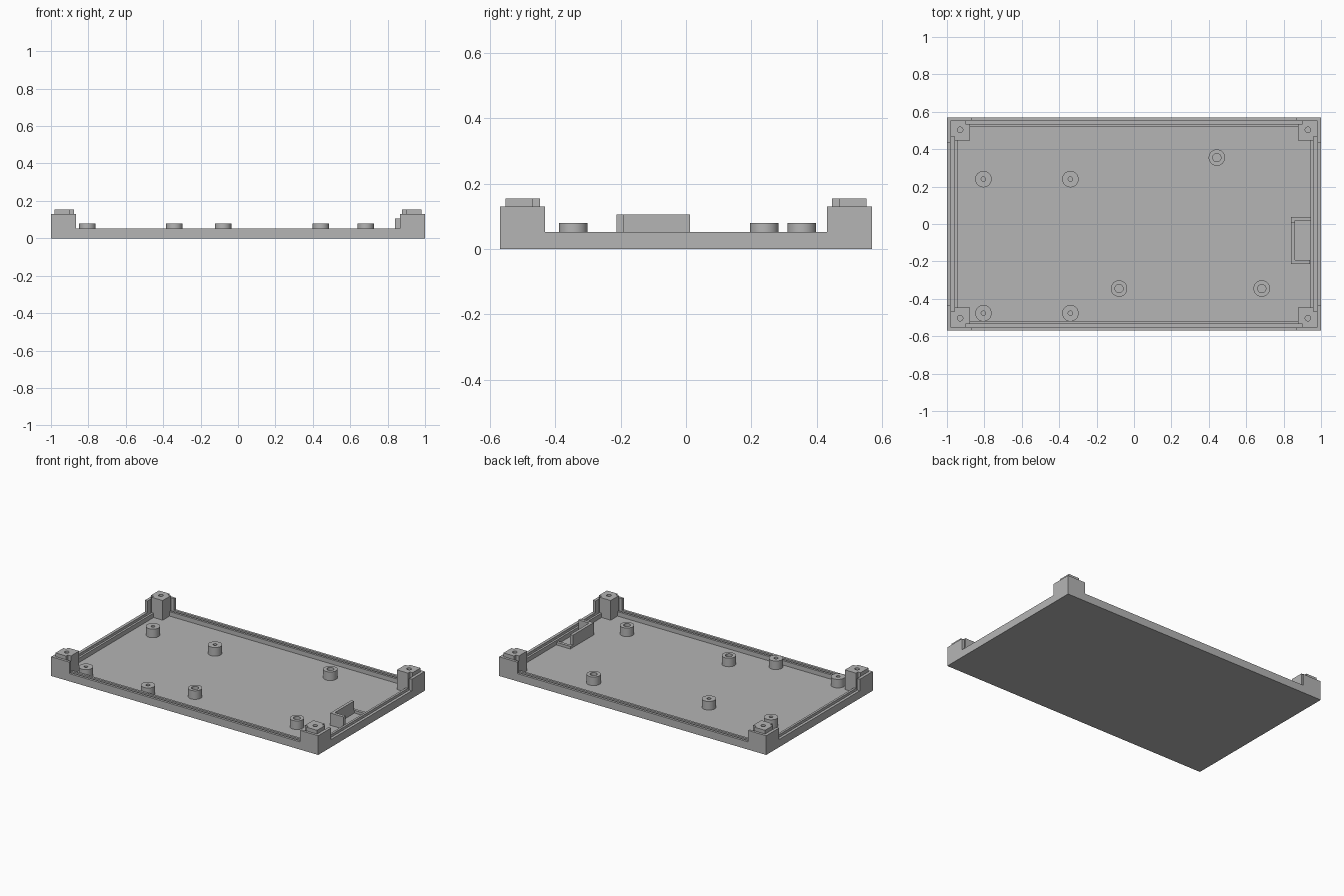
import bpy, bmesh, math

cube = bpy.data.objects.get("Cube")
if cube:
    bpy.data.objects.remove(cube, do_unlink=True)

grey = bpy.data.materials.new("plain_grey")
grey.use_nodes = True
COLOR = (0.46, 0.46, 0.46, 1)
grey.diffuse_color = COLOR
grey.node_tree.nodes["Principled BSDF"].inputs["Base Color"].default_value = COLOR


def rect(x0, x1, y0, y1):
    return [(x0, y0), (x1, y0), (x1, y1), (x0, y1)]


def centred(hx, hy):
    return rect(-hx, hx, -hy, hy)


def circle(x, y, r, n=32):
    return [(x + r * math.cos(math.tau * i / n), y + r * math.sin(math.tau * i / n))
            for i in range(n)]


def prism(name, loops, z0, z1, mirror=False, smooth=False):
    """Extrude an outline, with any further loops as holes, from z0 to z1."""
    bm = bmesh.new()
    edges = []
    for loop in loops:
        vs = [bm.verts.new((x, y, z0)) for x, y in loop]
        edges += [bm.edges.new((v, vs[i - 1])) for i, v in enumerate(vs)]
    bmesh.ops.triangle_fill(bm, use_beauty=True, use_dissolve=False,
                            edges=edges, normal=(0, 0, 1))
    out = bmesh.ops.extrude_face_region(bm, geom=bm.faces[:])
    top = [g for g in out["geom"] if isinstance(g, bmesh.types.BMVert)]
    bmesh.ops.translate(bm, verts=top, vec=(0, 0, z1 - z0))
    bmesh.ops.recalc_face_normals(bm, faces=bm.faces[:])
    mesh = bpy.data.meshes.new(name)
    bm.to_mesh(mesh)
    bm.free()
    mesh.materials.append(grey)
    obj = bpy.data.objects.new(name, mesh)
    bpy.context.collection.objects.link(obj)
    if mirror:
        mod = obj.modifiers.new("four_corners", "MIRROR")
        mod.use_axis = (True, True, False)
        mod.use_mirror_merge = False
    if smooth:
        bpy.ops.object.select_all(action="DESELECT")
        obj.select_set(True)
        bpy.context.view_layer.objects.active = obj
        bpy.ops.object.shade_smooth_by_angle(angle=math.radians(30))
    return obj


# Overall sizes: outer edge, inside of rim, groove side of lip, inside of lip
OX, OY = 1.0, 0.57
RX, RY = 0.98, 0.553
GX, GY = 0.96, 0.535
LX, LY = 0.945, 0.52
FLOOR, RIM, CORNER, POST = 0.022, 0.052, 0.13, 0.155

# Tray: floor, outer rim and inner lip with a panel groove between them
prism("floor_plate", [centred(OX, OY)], 0, FLOOR)
prism("outer_rim", [centred(OX, OY), centred(RX, RY)], FLOOR, RIM)
prism("inner_lip", [centred(GX, GY), centred(LX, LY)], FLOOR, RIM)

# Raised corner walls
prism("corner_walls", [[(OX, OY), (0.865, OY), (0.865, RY), (RX, RY),
                        (RX, 0.432), (OX, 0.432)]], RIM, CORNER, mirror=True)

# Corner screw posts, notched where the panel grooves end
prism("corner_posts", [[(RX, RY), (0.9, RY), (0.9, GY), (0.877, GY),
                        (0.877, 0.447), (GX, 0.447), (GX, 0.468), (RX, 0.468)],
                       circle(0.93, 0.503, 0.015, 24)], FLOOR, POST, mirror=True)

# Board standoffs: narrow-hole group of four, wide-hole group of three
narrow = [(x, y) for x in (-0.805, -0.34) for y in (0.24, -0.477)]
wide = [(0.443, 0.355), (0.683, -0.345), (-0.08, -0.345)]
for label, spots, hole in (("narrow", narrow, 0.012), ("wide", wide, 0.022)):
    for i, (x, y) in enumerate(spots):
        prism(f"{label}_standoff_{i + 1}", [circle(x, y, 0.044), circle(x, y, hole)],
              FLOOR, 0.08, smooth=True)

# Holder by the left wall: tall angle with a low closing arm
prism("holder_angle", [[(0.84, -0.213), (0.94, -0.213), (0.94, -0.192),
                        (0.86, -0.192), (0.86, 0.012), (0.84, 0.012)]], FLOOR, 0.105)
prism("holder_low_arm", [[(0.84, 0.012), (0.86, 0.012), (0.86, 0.018),
                          (0.945, 0.018), (0.945, 0.038), (0.84, 0.038)]], FLOOR, 0.04)
